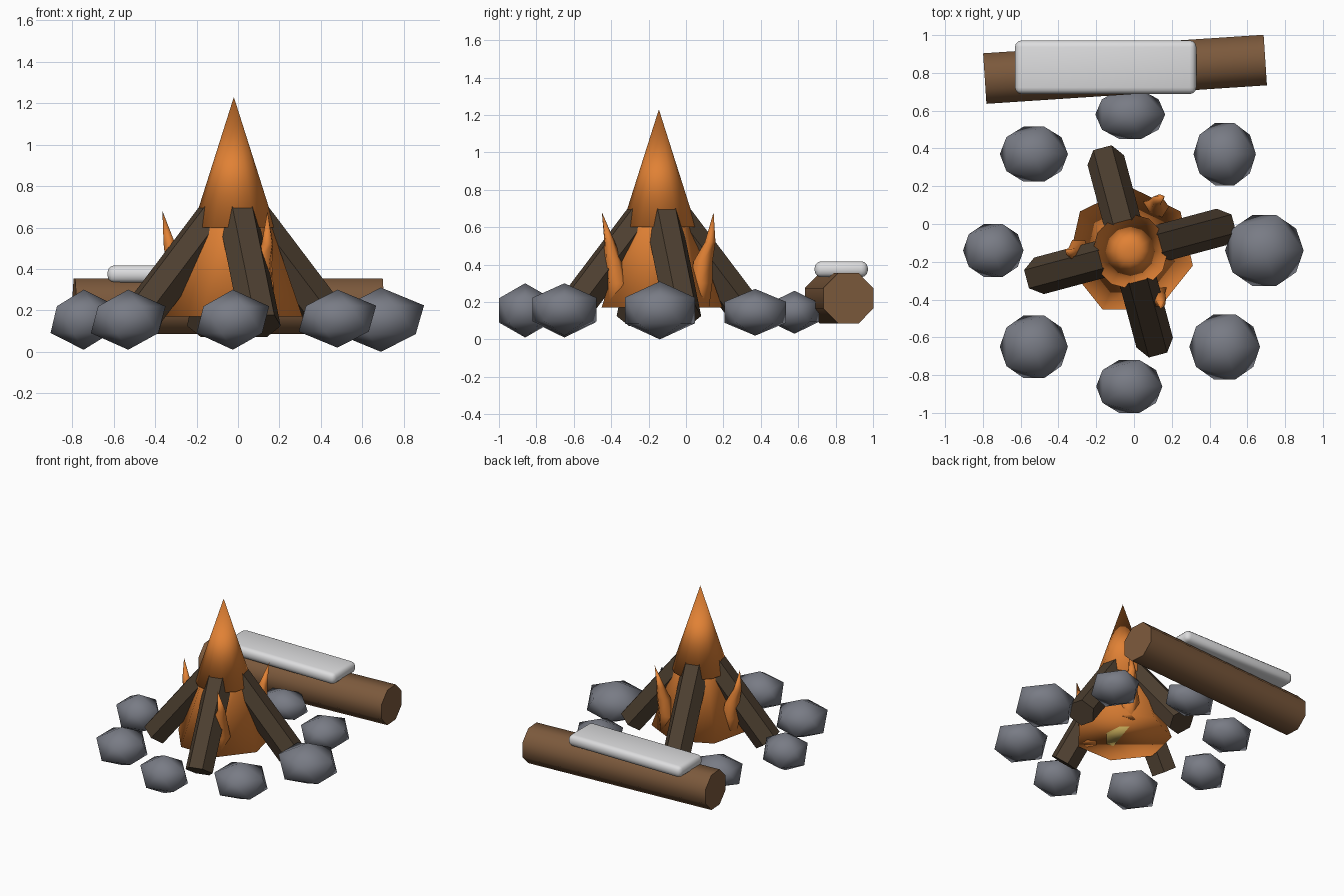
import bpy, bmesh, math
from mathutils import Vector, Matrix

if "Cube" in bpy.data.objects:
    bpy.data.objects.remove(bpy.data.objects["Cube"], do_unlink=True)


def material(name, r, g, b):
    m = bpy.data.materials.new(name)
    m.use_nodes = True
    m.diffuse_color = (r, g, b, 1)
    m.node_tree.nodes["Principled BSDF"].inputs["Base Color"].default_value = (r, g, b, 1)
    return m


ORANGE = material("flame orange", 0.75, 0.22, 0.035)
YELLOW = material("flame yellow", 0.72, 0.52, 0.13)
DARK = material("charred wood", 0.075, 0.05, 0.03)
BROWN = material("brown wood", 0.2, 0.1, 0.045)
STONE = material("grey stone", 0.19, 0.2, 0.235)
WHITE = material("pale cushion", 0.72, 0.72, 0.73)

FIRE = Vector((-0.02, -0.145, 0))


def finish(name, bm, mat, angle=None):
    """Turn a bmesh into an object; no angle means fully smooth."""
    bmesh.ops.recalc_face_normals(bm, faces=bm.faces)
    me = bpy.data.meshes.new(name)
    bm.to_mesh(me)
    bm.free()
    me.materials.append(mat)
    ob = bpy.data.objects.new(name, me)
    bpy.context.scene.collection.objects.link(ob)
    bpy.ops.object.select_all(action='DESELECT')
    bpy.context.view_layer.objects.active = ob
    ob.select_set(True)
    if angle is None:
        bpy.ops.object.shade_smooth()
    else:
        bpy.ops.object.shade_smooth_by_angle(angle=math.radians(angle))
    return ob


def tube(name, start, end, r1, r2, sides, mat, angle=None, spin=0):
    """Cone or cylinder running between two points."""
    start, end = Vector(start), Vector(end)
    axis = end - start
    bm = bmesh.new()
    bmesh.ops.create_cone(bm, cap_ends=True, segments=sides, radius1=r1, radius2=r2, depth=axis.length)
    turn = axis.to_track_quat('Z', 'Y').to_matrix().to_4x4()
    bm.transform(Matrix.Translation((start + end) / 2) @ turn @ Matrix.Rotation(spin, 4, 'Z'))
    return finish(name, bm, mat, angle)


def loft(name, rings, sides, mat):
    """Closed skin through (centre, radius_x, radius_y) rings, pointed at the end."""
    bm = bmesh.new()
    loops = []
    for c, rx, ry in rings[:-1]:
        loops.append([bm.verts.new((c[0] + rx * math.cos(a), c[1] + ry * math.sin(a), c[2]))
                      for a in (math.tau * i / sides + math.pi / 2 for i in range(sides))])
    for lo, hi in zip(loops, loops[1:]):
        for i in range(sides):
            j = (i + 1) % sides
            bm.faces.new((lo[i], lo[j], hi[j], hi[i]))
    tip = bm.verts.new(rings[-1][0])
    for i in range(sides):
        bm.faces.new((loops[-1][i], loops[-1][(i + 1) % sides], tip))
    bm.faces.new(loops[0][::-1])
    return finish(name, bm, mat)


# Main flame: broad skirt, tall cone and a hot core that just breaks the surface
loft("flame_skirt", [((-0.02, -0.145, 0.17), 0.34, 0.34), ((-0.02, -0.145, 0.68), 0.16, 0.16),
                     ((-0.02, -0.145, 0.95), 0, 0)], 7, ORANGE)
tube("flame_cone", FIRE + Vector((0, 0, 0.6)), FIRE + Vector((0, 0, 1.23)), 0.2, 0, 12, ORANGE)
tube("flame_core", (-0.06, -0.13, 0.18), (0.066, -0.17, 0.88), 0.17, 0, 8, YELLOW)

# Three curling side flames
for n in range(3):
    ob = loft(f"side_flame_{n + 1}", [((0.25, 0, 0.17), 0.06, 0.05), ((0.26, 0.01, 0.3), 0.06, 0.07),
                                      ((0.28, 0, 0.42), 0.05, 0.06), ((0.31, 0.02, 0.52), 0.03, 0.03),
                                      ((0.345, 0, 0.68), 0, 0)], 5, ORANGE)
    ob.location = FIRE
    ob.rotation_euler.z = math.radians(-62 + 120 * n)

# Four leaning logs
for n in range(4):
    a = math.radians(-75 + 90 * n)
    out = Vector((math.cos(a), math.sin(a), 0))
    tube(f"fire_log_{n + 1}", FIRE + out * 0.5 + Vector((0, 0, 0.125)),
         FIRE + out * 0.085 + Vector((0, 0, 0.655)), 0.1, 0.1, 6, DARK, 50, math.radians(30))

# Ring of stones: x, y, half width, half depth, bottom, top
stones = [(-0.02, 0.58, 0.185, 0.13, 0.03, 0.26), (-0.53, 0.37, 0.18, 0.145, 0.02, 0.27),
          (0.48, 0.37, 0.165, 0.165, 0.02, 0.27), (-0.745, -0.14, 0.16, 0.14, 0.01, 0.3),
          (0.69, -0.14, 0.208, 0.187, 0, 0.31), (-0.53, -0.65, 0.18, 0.165, 0.01, 0.3),
          (0.48, -0.65, 0.187, 0.172, 0.02, 0.3), (-0.025, -0.86, 0.175, 0.14, 0.01, 0.3)]
for n, (x, y, rx, ry, low, high) in enumerate(stones):
    bm = bmesh.new()
    bmesh.ops.create_icosphere(bm, subdivisions=1, radius=1)
    bm.transform(Matrix.Translation((x, y, (low + high) / 2))
                 @ Matrix.Diagonal((rx / 0.894, ry / 0.851, (high - low) / 2, 1)))
    finish(f"stone_{n + 1}", bm, STONE)

# Bench log with a cushion on top
tube("bench_log", (-0.79, 0.77, 0.22), (0.695, 0.868, 0.22), 0.145, 0.145, 8, BROWN, 50, math.pi / 8)

bm = bmesh.new()
bmesh.ops.create_cube(bm, size=1)
bm.transform(Matrix.Translation((-0.15, 0.83, 0.375)) @ Matrix.Diagonal((0.96, 0.284, 0.085, 1)))
bmesh.ops.bevel(bm, geom=bm.edges[:], offset=0.035, segments=3, profile=0.5, affect='EDGES')
finish("cushion", bm, WHITE)
